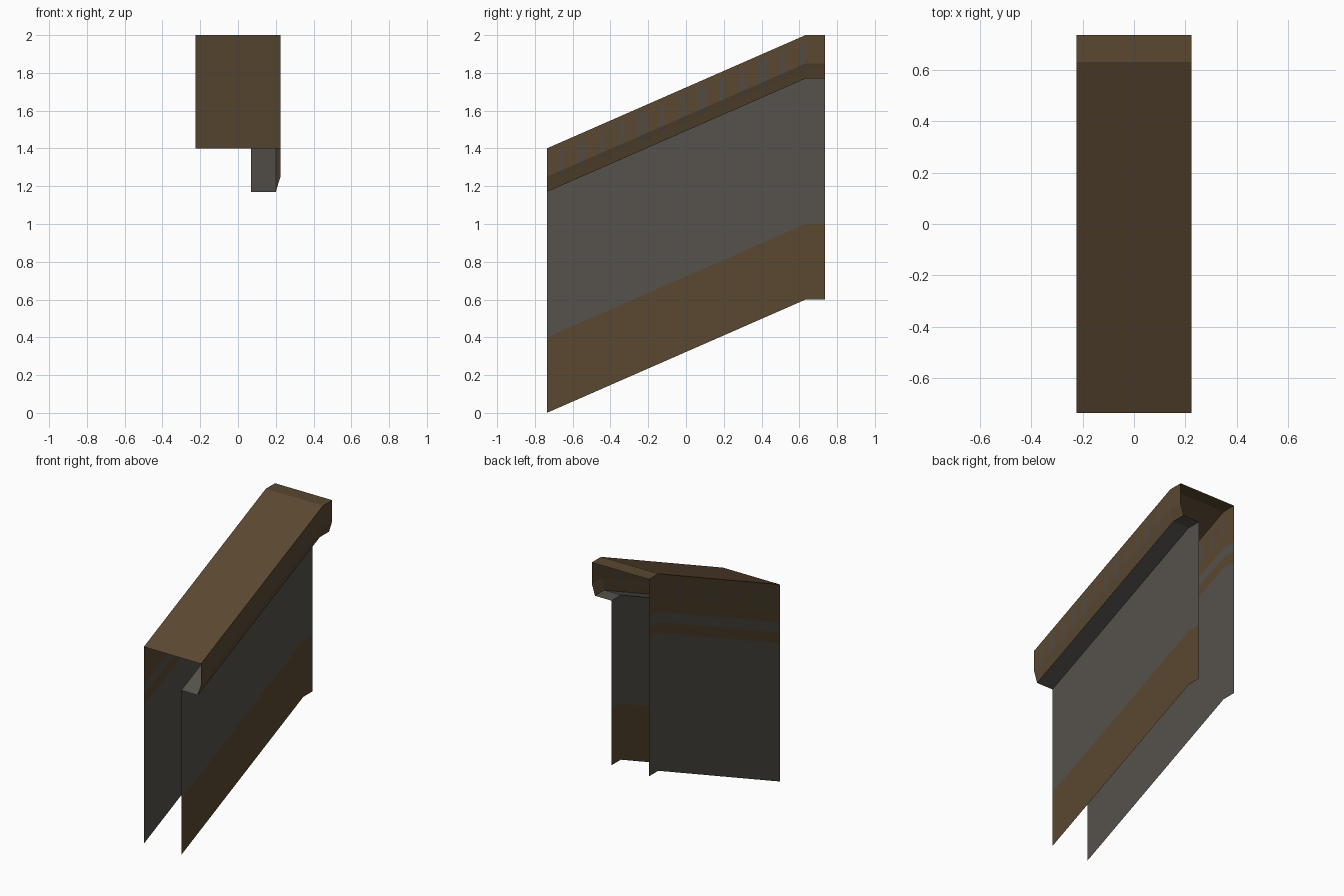
import bpy, bmesh

if "Cube" in bpy.data.objects:
    bpy.data.objects.remove(bpy.data.objects["Cube"])

Y0, Y1, KINK = -0.737, 0.737, 0.633   # front, back, start of level landing
RISE, H = 0.6, 1.4                    # climb of the slope, wall height
W = 0.225                             # half width of the cap
DROP = 0.23                           # depth of the cap's side
INNER = 0.07                          # x of the lower right wall


def material(name, rgb):
    m = bpy.data.materials.new(name)
    m.diffuse_color = (*rgb, 1)
    m.use_nodes = True
    m.node_tree.nodes["Principled BSDF"].inputs["Base Color"].default_value = m.diffuse_color
    return m


BROWN = material("brown_wood", (0.102, 0.065, 0.031))
GREY = material("grey_plaster", (0.093, 0.084, 0.072))
STREAK = material("worn_streak", (0.084, 0.070, 0.053))
MATS = [BROWN, GREY, STREAK]

# narrow worn streaks repeating along the rail: (centre y, half width)
STREAKS = [(-0.66 + i * 0.1065, 0.024 if i % 3 == 1 else 0.014) for i in range(13)]


def lift(y):
    """Height of the sloped run at y, level after the kink."""
    return RISE * min(1, (y - Y0) / (KINK - Y0))


def sweep(name, profile, colours, streaked=()):
    """Sweep an open x-z profile up the slope; colours are per profile segment."""
    ys = {Y0, KINK, Y1}
    if streaked:
        for c, w in STREAKS:
            ys |= {c - w, c + w}
    ys = sorted(ys)
    bm = bmesh.new()
    rows = [[bm.verts.new((x, y, z + lift(y))) for x, z in profile] for y in ys]
    for j in range(len(ys) - 1):
        mid = (ys[j] + ys[j + 1]) / 2
        worn = any(abs(mid - c) < w for c, w in STREAKS)
        for i, colour in enumerate(colours):
            f = bm.faces.new((rows[j][i], rows[j][i + 1],
                              rows[j + 1][i + 1], rows[j + 1][i]))
            f.material_index = 2 if worn and i in streaked else colour
    me = bpy.data.meshes.new(name)
    bm.to_mesh(me)
    bm.free()
    for m in MATS:
        me.materials.append(m)
    ob = bpy.data.objects.new(name, me)
    bpy.context.collection.objects.link(ob)
    return ob


# tall left wall with trim bands under the cap
sweep("left_wall",
      [(-W, z) for z in (0, H - 0.42, H - 0.34, H - 0.27, H - 0.18, H - 0.03, H)],
      [1, 0, 1, 0, 0, 0], streaked=(4,))

# sloped cap: top, right side, chamfer, all open at the ends
sweep("rail_cap",
      [(-W, H), (W, H), (W, H - 0.03), (W, H - 0.15),
       (W - 0.01, H - 0.18), (W - 0.025, H - DROP)],
      [0, 0, 0, 0, 0], streaked=(2, 3))

# underside of the cap overhang
sweep("cap_underside", [(W - 0.025, H - DROP), (INNER, H - DROP)], [1])

# lower right wall with brown skirting
sweep("right_wall", [(INNER, H - DROP), (INNER, 0.4), (INNER, 0)], [1, 0])
